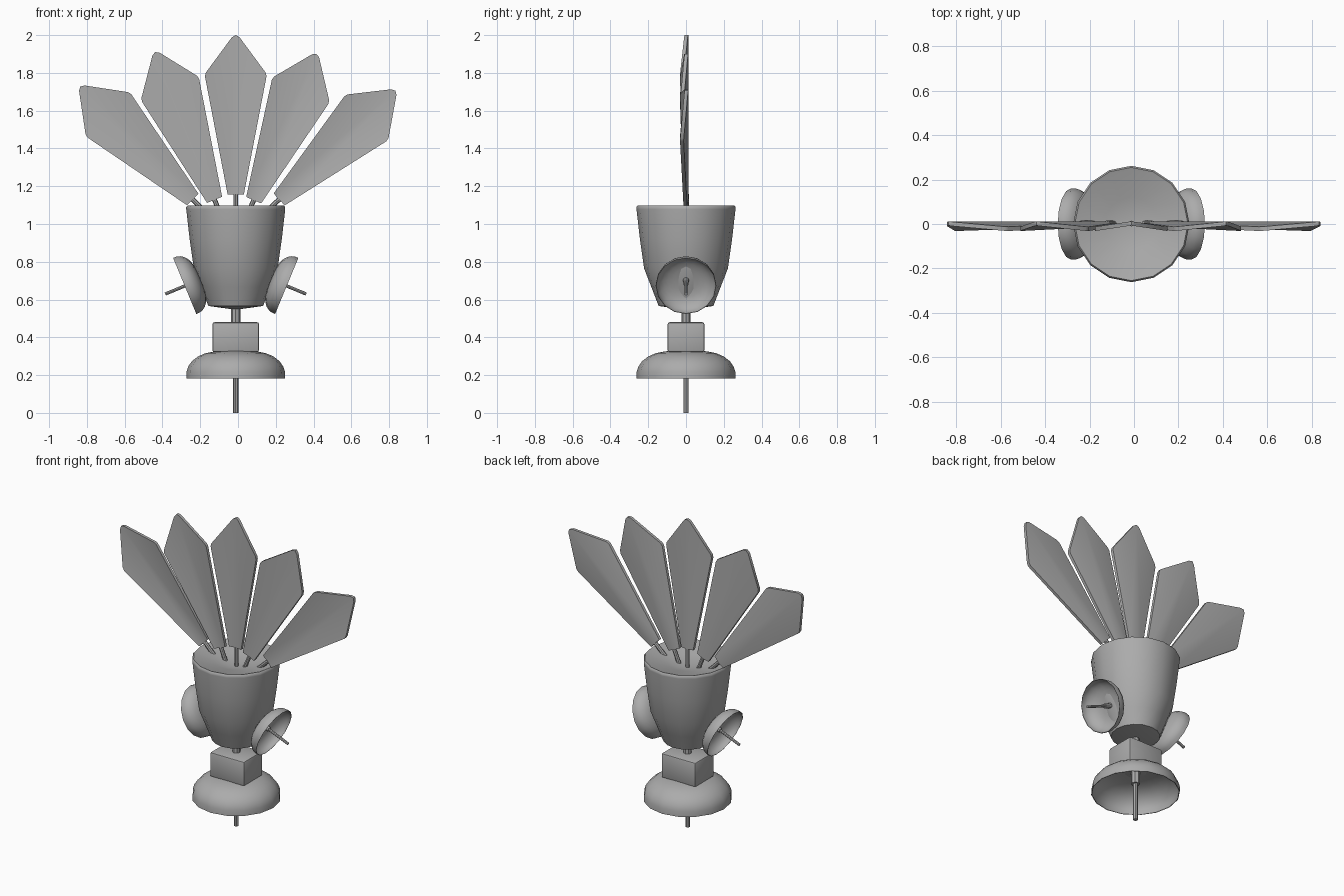
import bpy, bmesh, math
from mathutils import Matrix, Vector

if "Cube" in bpy.data.objects:
    bpy.data.objects.remove(bpy.data.objects["Cube"])

CX = -0.012   # body axis
mat = bpy.data.materials.new("plain grey")
mat.diffuse_color = (0.41, 0.41, 0.41, 1)
mat.use_nodes = True
mat.node_tree.nodes["Principled BSDF"].inputs["Base Color"].default_value = mat.diffuse_color


def finish(name, bm, matrix=Matrix(), smooth=35):
    bmesh.ops.recalc_face_normals(bm, faces=bm.faces[:])
    bm.transform(matrix)
    me = bpy.data.meshes.new(name)
    bm.to_mesh(me)
    bm.free()
    me.materials.append(mat)
    ob = bpy.data.objects.new(name, me)
    bpy.context.collection.objects.link(ob)
    bpy.ops.object.select_all(action='DESELECT')
    ob.select_set(True)
    bpy.context.view_layer.objects.active = ob
    bpy.ops.object.shade_smooth_by_angle(angle=math.radians(smooth))
    return ob


def lathe(name, profile, matrix=Matrix(), n=16, smooth=35):
    """Revolve (radius, z) points that start and end on the axis."""
    bm = bmesh.new()
    rings = []
    for r, z in profile:
        if r == 0:
            rings.append([bm.verts.new((0, 0, z))] * n)
        else:
            rings.append([bm.verts.new((r * math.cos(2 * math.pi * i / n),
                                        r * math.sin(2 * math.pi * i / n), z)) for i in range(n)])
    for a, b in zip(rings, rings[1:]):
        for i in range(n):
            j = (i + 1) % n
            quad = list(dict.fromkeys((a[i], a[j], b[j], b[i])))
            bm.faces.new(quad)
    return finish(name, bm, matrix, smooth)


def rod(name, r, z0, z1, matrix=Matrix(), n=8):
    return lathe(name, [(0, z0), (r, z0), (r, z1), (0, z1)], matrix, n)


def antenna(name, matrix):
    """Bowl opening to local -z, with a socket and a feed rod."""
    outer = [(0.262, 0), (0.261, 0.035), (0.252, 0.063), (0.233, 0.091), (0.2, 0.117),
             (0.16, 0.134), (0.11, 0.144), (0, 0.149)]
    inner = [(0, 0.143), (0.108, 0.138), (0.157, 0.128), (0.196, 0.112), (0.228, 0.087),
             (0.247, 0.06), (0.257, 0.034), (0.258, 0)]
    lathe(name + "_bowl", inner + outer, matrix)
    rod(name + "_socket", 0.026, 0.06, 0.146, matrix)
    rod(name + "_feed_rod", 0.014, -0.182, 0.08, matrix)


# cup-shaped body with a shallow hollow top
body = Matrix.Translation((CX, 0, 0))
lathe("body", [(0, 0.546), (0.145, 0.566), (0.183, 0.665), (0.222, 0.765), (0.244, 0.92),
               (0.262, 1.078), (0.262, 1.09), (0.255, 1.098), (0.243, 1.094), (0.12, 1.064), (0, 1.035)],
      body, smooth=60)
rod("neck", 0.024, 0.47, 0.57, body)

# bevelled box under the neck
bm = bmesh.new()
bmesh.ops.create_cube(bm, size=1)
bm.transform(Matrix.Diagonal((0.246, 0.194, 0.158, 1)))
bmesh.ops.bevel(bm, geom=bm.edges[:], offset=0.01, segments=2, profile=0.5, affect='EDGES')
finish("equipment_box", bm, Matrix.Translation((CX, 0, 0.401)))

# bottom antenna and two smaller tilted side antennas
antenna("bottom_antenna", Matrix.Translation((CX, 0, 0.182)))
for side, s in (("left", -1), ("right", 1)):
    antenna(side + "_antenna", Matrix.Translation((CX + s * 0.270, 0, 0.672))
            @ Matrix.Rotation(math.radians(-67.5 * s), 4, 'Y') @ Matrix.Scale(0.613, 4))

# fan of five folded panels: (base x, base z, angle)
half = [(0.043, 0), (0.163, 0.625), (0.158, 0.645), (0.02, 0.832)]
fan = [(-0.24, 1.13, -44.9), (-0.124, 1.128, -21.9), (CX, 1.157, 0),
       (0.083, 1.126, 23.2), (0.218, 1.13, 46.9)]
for k, (x, z, ang) in enumerate(fan):
    m = Matrix.Translation((x, 0.002, z)) @ Matrix.Rotation(math.radians(ang), 4, 'Y')
    bm = bmesh.new()
    layers = []
    for y in (-0.009, 0.01):
        mid0, mid1 = bm.verts.new((0, y, 0)), bm.verts.new((0, y, 0.843))
        sides = []
        for s in (-1, 1):
            edge = [bm.verts.new((s * u, y - 0.15 * u, v)) for u, v in half]
            bm.faces.new([mid0] + edge + [mid1])
            sides.append(edge)
        layers.append([mid0] + sides[1] + [mid1] + sides[0][::-1])
    a, b = layers
    for i in range(len(a)):
        j = (i + 1) % len(a)
        bm.faces.new((a[i], a[j], b[j], b[i]))
    finish("fan_panel_%d" % (k + 1), bm, m, 30)
    rod("fan_stem_%d" % (k + 1), 0.013, -0.15, 0.001, m)
